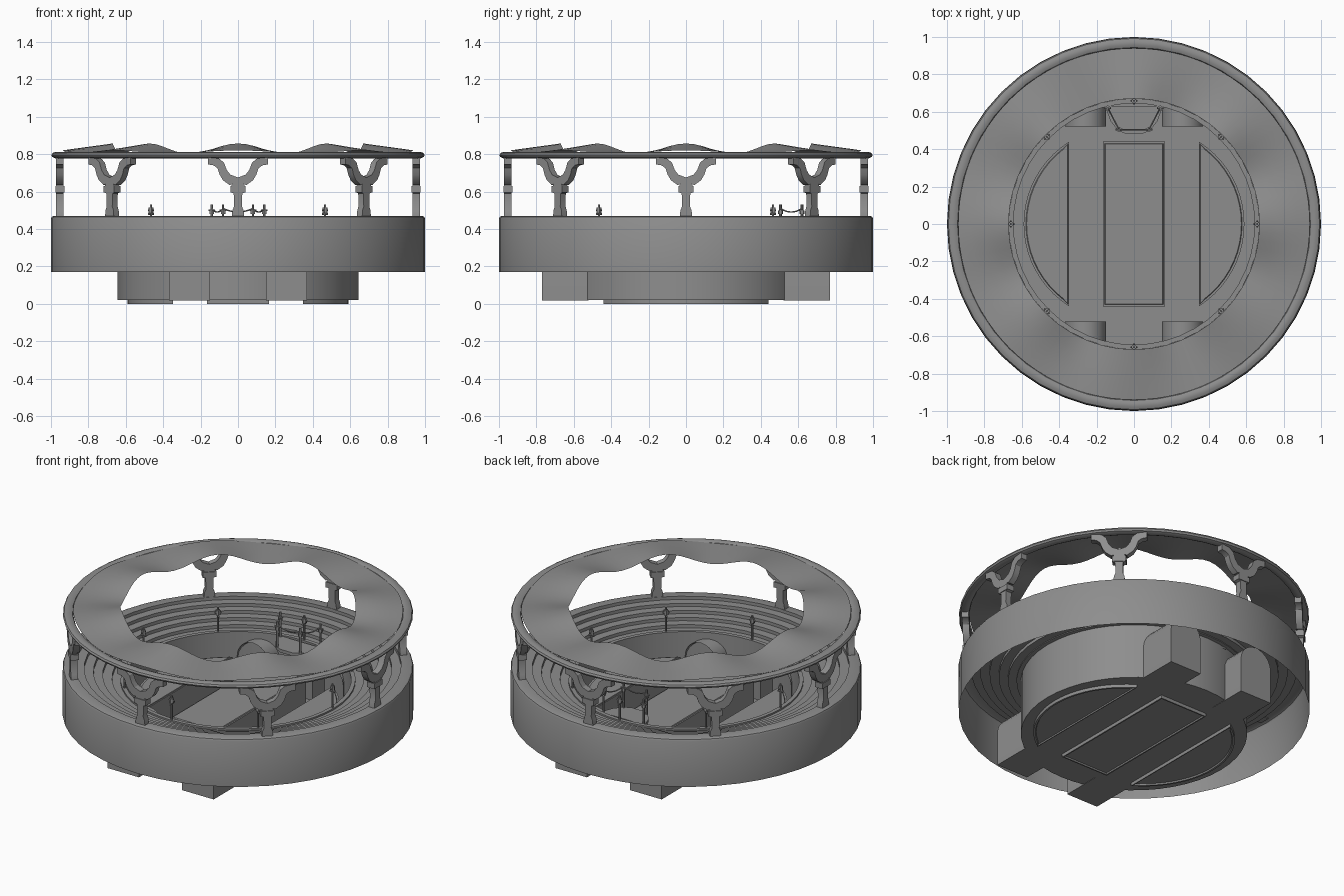
import bpy, bmesh, math
from mathutils import Matrix, Vector

if "Cube" in bpy.data.objects:
    bpy.data.objects.remove(bpy.data.objects["Cube"])

stone = bpy.data.materials.new("grey_stone")
stone.use_nodes = True
stone.diffuse_color = (0.27, 0.27, 0.27, 1)
bsdf = stone.node_tree.nodes["Principled BSDF"]
bsdf.inputs["Base Color"].default_value = stone.diffuse_color
bsdf.inputs["Roughness"].default_value = 0.8
TAU = 2 * math.pi


def finish(name, bm, smooth=True, recalc=True):
    bmesh.ops.remove_doubles(bm, verts=bm.verts, dist=0.0001)
    if recalc:
        bmesh.ops.recalc_face_normals(bm, faces=bm.faces)
    mesh = bpy.data.meshes.new(name)
    bm.to_mesh(mesh)
    bm.free()
    mesh.materials.append(stone)
    obj = bpy.data.objects.new(name, mesh)
    bpy.context.collection.objects.link(obj)
    if smooth:
        bpy.ops.object.select_all(action='DESELECT')
        obj.select_set(True)
        bpy.context.view_layer.objects.active = obj
        bpy.ops.object.shade_smooth_by_angle(angle=math.radians(30))
    return obj


def lathe(bm, profile, sides, closed=False):
    """Revolve (radius, height) pairs about z."""
    rows = []
    for i in range(sides):
        a = TAU * i / sides
        rows.append([bm.verts.new((r * math.sin(a), r * math.cos(a), z)) for r, z in profile])
    n = len(profile)
    for i in range(sides):
        p, q = rows[i], rows[(i + 1) % sides]
        for j in range(n if closed else n - 1):
            k = (j + 1) % n
            bm.faces.new((p[j], p[k], q[k], q[j]))


def prism(bm, points, offset, matrix=Matrix()):
    """Extrude a flat outline along an offset vector."""
    base = [bm.verts.new(matrix @ Vector(p)) for p in points]
    top = [bm.verts.new(matrix @ (Vector(p) + Vector(offset))) for p in points]
    n = len(base)
    caps = [bm.faces.new(base), bm.faces.new(top)]
    for i in range(n):
        bm.faces.new((base[i], base[(i + 1) % n], top[(i + 1) % n], top[i]))
    return caps


def rod(bm, a, b, radius, sides=6):
    a, b = Vector(a), Vector(b)
    d = b - a
    m = Matrix.Translation((a + b) / 2) @ d.to_track_quat('Z', 'Y').to_matrix().to_4x4()
    bmesh.ops.create_cone(bm, cap_ends=True, segments=sides, radius1=radius,
                          radius2=radius, depth=d.length, matrix=m)


# Outer wall, rim, stepped seating, pit wall and floor
STEPS = 5
bowl = [(1, 0.17), (1, 0.455), (0.995, 0.465), (0.985, 0.47), (0.93, 0.47)]
for s in range(STEPS):
    r, z = 0.93 - 0.053 * s, 0.47 - 0.02 * (s + 1)
    bowl += [(r, z), (r - 0.053, z)]
bowl += [(0.645, 0.37), (0.645, 0.02), (0, 0.02)]
bm = bmesh.new()
lathe(bm, bowl, 48)
finish("arena_bowl", bm)

# Low kerb round the pit
bm = bmesh.new()
lathe(bm, [(0.67, 0.365), (0.67, 0.38), (0.645, 0.38), (0.645, 0.365)], 48, True)
finish("pit_kerb", bm)


# Raised stage blocks with bevelled tops and grooved undersides
def block(name, outline):
    bm = bmesh.new()
    bottom, top = prism(bm, [(x, y, 0) for x, y in outline], (0, 0, 0.26))
    bmesh.ops.recalc_face_normals(bm, faces=bm.faces)
    for cap, depth in ((bottom, -0.008), (top, 0.006)):
        bmesh.ops.inset_region(bm, faces=[cap], thickness=0.012, depth=0)
        bmesh.ops.inset_region(bm, faces=[cap], thickness=0.004, depth=depth)
    finish(name, bm, recalc=False)


block("centre_stage", [(-0.165, -0.44), (0.165, -0.44), (0.165, 0.44), (-0.165, 0.44)])
half = math.asin(0.44 / 0.52)
for side, name in ((1, "left_stage"), (-1, "right_stage")):
    arc = [half * (i / 10 - 1) for i in range(21)]
    block(name, [(side * (0.07 + 0.52 * math.cos(a)), 0.52 * math.sin(a)) for a in arc])

# Arched tunnels through the pit wall, open towards the floor
for sx, side in ((1, "left"), (-1, "right")):
    for sy, end in ((1, "back"), (-1, "front")):
        cx = sx * 0.26
        arch = [(cx - 0.11, 0.52 * sy, 0.018), (cx + 0.11, 0.52 * sy, 0.018)]
        for i in range(13):
            a = math.pi * i / 12
            arch.append((cx + 0.11 * math.cos(a), 0.52 * sy, 0.23 + 0.11 * math.sin(a)))
        bm = bmesh.new()
        mouth, _ = prism(bm, arch, (0, 0.25 * sy, 0))
        bmesh.ops.recalc_face_normals(bm, faces=bm.faces)
        bmesh.ops.inset_region(bm, faces=[mouth], thickness=0.02, depth=0)
        bmesh.ops.translate(bm, verts=mouth.verts, vec=(0, 0.1 * sy, 0))
        finish(f"{end}_{side}_tunnel", bm)

# Roof hoop
bm = bmesh.new()
tube = [(0.968 + 0.03 * math.cos(TAU * i / 10), 0.795 + 0.018 * math.sin(TAU * i / 10))
        for i in range(10)]
lathe(bm, tube, 48, True)
finish("roof_hoop", bm)

# Rippled fabric canopy, peaking above each pillar
bm = bmesh.new()
grid = []
for i in range(96):
    a = TAU * i / 96
    wave = math.cos(8 * a)
    row = []
    for j in range(5):
        t = j / 4
        r = 0.67 + 0.27 * t
        z = 0.829 + 0.028 * wave * (1 - t) - 0.017 * t + 0.008 * wave * t
        row.append(bm.verts.new((r * math.sin(a), r * math.cos(a), z)))
    grid.append(row)
for i in range(96):
    p, q = grid[i], grid[(i + 1) % 96]
    for j in range(4):
        bm.faces.new((p[j], p[j + 1], q[j + 1], q[j]))
finish("canopy", bm)

# Forked pillars between rim and hoop, with torch poles on the kerb
trunk = [(0.033, 0.465), (0.03, 0.5), (0.021, 0.52), (0.023, 0.59), (0.036, 0.595),
         (0.036, 0.63), (0.03, 0.64)]
outer = [(0.045, 0.635), (0.08, 0.66), (0.098, 0.69), (0.11, 0.725), (0.13, 0.74), (0.16, 0.745)]
inner = [(0.16, 0.785), (0.1, 0.775), (0.075, 0.755), (0.06, 0.715), (0.04, 0.69), (0, 0.675)]
right_side = trunk + outer + inner
outline = right_side + [(-x, z) for x, z in reversed(right_side[:-1])]
for k in range(8):
    turn = Matrix.Rotation(TAU * k / 8, 4, 'Z')
    bm = bmesh.new()
    prism(bm, [(x, -0.972, z) for x, z in outline], (0, 0.04, 0), turn)
    # Collar round the trunk
    bmesh.ops.create_cube(bm, size=1, matrix=turn @ Matrix.Translation((0, -0.952, 0.612))
                          @ Matrix.Diagonal((0.08, 0.05, 0.034, 1)))
    finish(f"pillar_{k + 1}", bm)

    bm = bmesh.new()
    rod(bm, (0, -0.658, 0.37), (0, -0.658, 0.53), 0.006)
    rod(bm, (0, -0.658, 0.485), (0, -0.658, 0.515), 0.014)
    rod(bm, (-0.02, -0.658, 0.5), (0.02, -0.658, 0.5), 0.005)
    rod(bm, (0, -0.64, 0.48), (0, -0.676, 0.48), 0.006)
    bmesh.ops.transform(bm, matrix=turn, verts=bm.verts)
    finish(f"torch_pole_{k + 1}", bm)

# Balcony over the pit at the back
bm = bmesh.new()
edge = [(0.155, 0.63), (0.125, 0.55), (0.085, 0.5), (0.04, 0.48)]
plan = edge + [(-x, y) for x, y in reversed(edge)]
prism(bm, [(x, y, 0.355) for x, y in plan], (0, 0, 0.02))
finish("balcony", bm)

# Balcony posts and sagging chains
bm = bmesh.new()
posts = [(-0.14, 0.62), (-0.08, 0.505), (0.08, 0.505), (0.14, 0.62)]
for x, y in posts:
    rod(bm, (x, y, 0.37), (x, y, 0.53), 0.007)
    rod(bm, (x, y, 0.48), (x, y, 0.5), 0.014)
    rod(bm, (x - 0.018, y, 0.5), (x + 0.018, y, 0.5), 0.005)
for (x1, y1), (x2, y2) in zip(posts, posts[1:]):
    chain = []
    for i in range(9):
        t = i / 8
        chain.append((x1 + (x2 - x1) * t, y1 + (y2 - y1) * t, 0.51 - 0.08 * t * (1 - t)))
    for a, b in zip(chain, chain[1:]):
        rod(bm, a, b, 0.004, 5)
finish("balcony_railing", bm)
